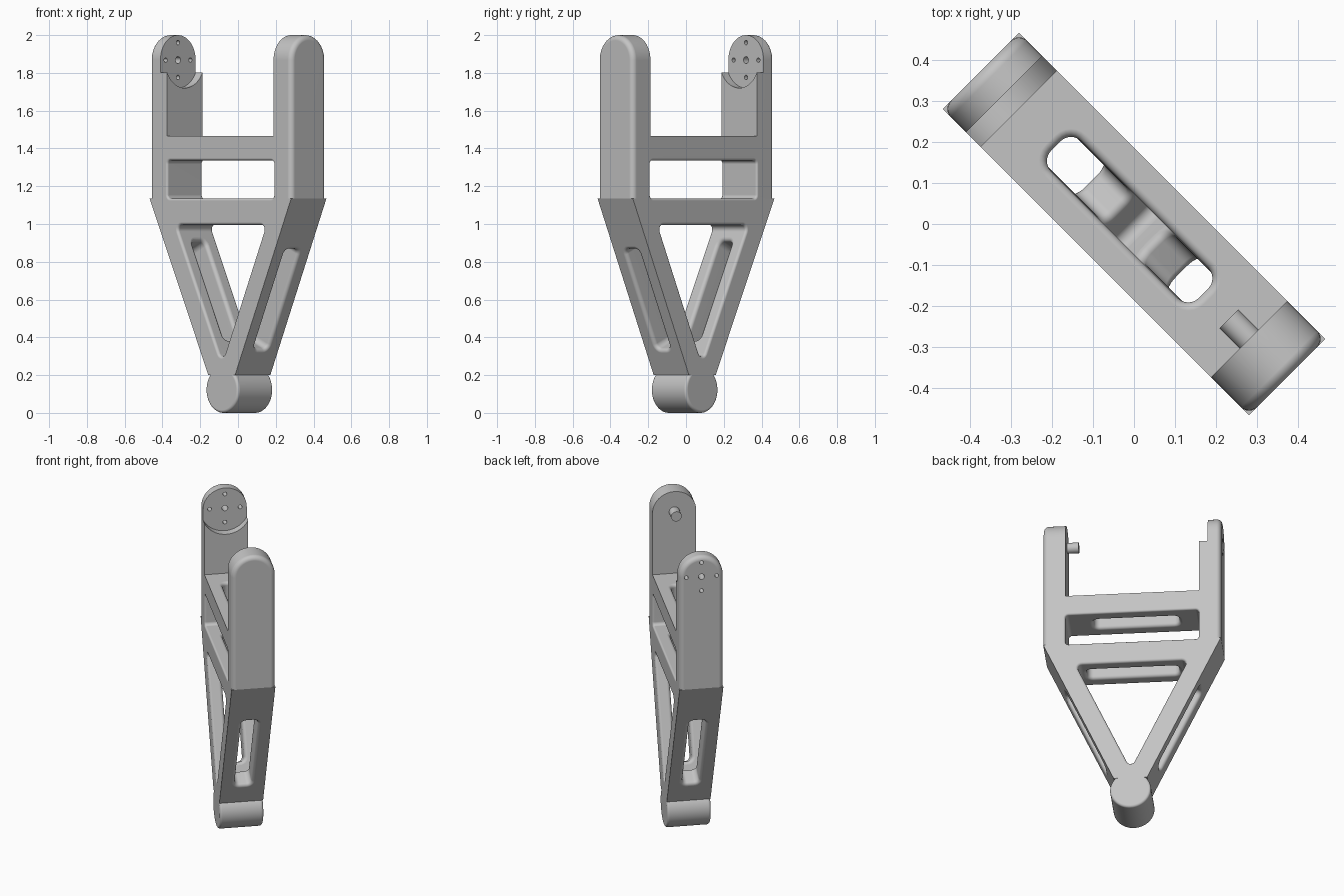
import bpy, bmesh, math
from mathutils import Matrix, Vector

cube = bpy.data.objects.get("Cube")
if cube:
    bpy.data.objects.remove(cube, do_unlink=True)

HALF = 0.132          # half depth of the fork
OUT, INNER = 0.53, 0.398
KNEE, FOOT, TOP = 1.135, 0.2, 1.465
PIVOT = 2.0 - HALF
HUB_X, HUB_R = 0.01, 0.122
LEG = 0.13            # horizontal leg thickness

grey = bpy.data.materials.new("plain grey")
grey.use_nodes = True
grey.diffuse_color = (0.55, 0.55, 0.55, 1)
grey.node_tree.nodes["Principled BSDF"].inputs["Base Color"].default_value = (0.55, 0.55, 0.55, 1)


def loft(name, rings, matrix=Matrix()):
    """Skin equal-length rings and cap both ends."""
    bm = bmesh.new()
    loops = [[bm.verts.new(matrix @ Vector(p)) for p in ring] for ring in rings]
    n = len(loops[0])
    for a, b in zip(loops, loops[1:]):
        for i in range(n):
            j = (i + 1) % n
            bm.faces.new((a[i], a[j], b[j], b[i]))
    bm.faces.new(loops[0])
    bm.faces.new(loops[-1])
    bmesh.ops.recalc_face_normals(bm, faces=bm.faces)
    mesh = bpy.data.meshes.new(name)
    bm.to_mesh(mesh)
    bm.free()
    mesh.materials.append(grey)
    ob = bpy.data.objects.new(name, mesh)
    bpy.context.collection.objects.link(ob)
    return ob


def frame_matrix(x, y, z, origin):
    m = Matrix((x, y, z)).transposed().to_4x4()
    m.translation = origin
    return m


def fillet(r, steps=6):
    """Pairs of (sideways inset, distance below the surface)."""
    angles = [math.pi / 2 * i / steps for i in range(steps + 1)]
    return [(r - r * math.sin(a), r - r * math.cos(a)) for a in angles]


def circle(r, n=48):
    return [(r * math.cos(2 * math.pi * i / n), r * math.sin(2 * math.pi * i / n)) for i in range(n)]


def rounded(core, r, steps=6):
    """Outline at distance r around a counter-clockwise convex core."""
    pts = []
    n = len(core)
    for i, p in enumerate(core):
        before, after = p - core[i - 1], core[(i + 1) % n] - p
        a0 = math.atan2(-before.x, before.y)
        turn = (math.atan2(-after.x, after.y) - a0) % (2 * math.pi)
        for k in range(steps + 1):
            a = a0 + turn * k / steps
            pts.append((p.x + r * math.cos(a), p.y + r * math.sin(a)))
    return pts


def rect(x0, x1, y0, y1, r):
    x0, x1, y0, y1 = x0 + r, x1 - r, y0 + r, y1 - r
    return [Vector(p) for p in ((x0, y0), (x1, y0), (x1, y1), (x0, y1))]


def cut(targets, cutter):
    for ob in targets:
        mod = ob.modifiers.new("cut", 'BOOLEAN')
        mod.operation, mod.solver, mod.object = 'DIFFERENCE', 'EXACT', cutter
        bpy.context.view_layer.objects.active = ob
        bpy.ops.object.modifier_apply(modifier=mod.name)
    bpy.data.objects.remove(cutter, do_unlink=True)


def cut_window(targets, core, r, half, flare, matrix):
    """Opening with rounded corners and softened rims on both sides."""
    steps = [(flare, -0.02)] + fillet(flare)
    levels = [(e, half - d) for e, d in steps]
    levels += [(e, -h) for e, h in reversed(levels)]
    rings = [[(x, y, h) for x, y in rounded(core, r + e)] for e, h in levels]
    cut(targets, loft("window_cutter", rings, matrix))


def cylinder(name, r, x0, x1, y=0, z=PIVOT):
    return loft(name, [[(x, y + a, z + b) for a, b in circle(r)] for x in (x0, x1)])


# Tapered frame with the upper crossbar
outline = [(HUB_X - 0.1, FOOT), (HUB_X + 0.1, FOOT), (OUT, KNEE), (0.46, KNEE),
           (0.46, TOP), (-0.46, TOP), (-0.46, KNEE), (-OUT, KNEE)]
frame = loft("fork_frame", [[(x, y, z) for x, z in outline] for y in (-HALF, HALF)])


# Upright arms with round tops and softened outer edges
def arm_ring(x, inset):
    r = HALF - inset
    arc = [math.pi * i / 24 for i in range(25)]
    return ([(x, -r, KNEE), (x, r, KNEE)]
            + [(x, r * math.cos(a), PIVOT + r * math.sin(a)) for a in arc])


def make_arm(name, side):
    rings = [arm_ring(side * INNER, 0)]
    rings += [arm_ring(side * (OUT - d), e) for e, d in reversed(fillet(0.028))]
    return loft(name, rings)


left_arm = make_arm("left_arm", 1)
right_arm = make_arm("right_arm", -1)

# Opening between the crossbars
facing = frame_matrix((1, 0, 0), (0, 0, 1), (0, -1, 0), (0, 0, 0))
cut_window([frame, left_arm, right_arm], rect(-INNER, INNER, KNEE, 1.337, 0.02),
           0.02, HALF, 0.012, facing)


# Triangular opening between the legs
def leg_edge(side, z):
    t = (z - FOOT) / (KNEE - FOOT)
    foot = HUB_X + side * 0.1
    return foot + (side * OUT - foot) * t


bar_low = 0.995
right, left = leg_edge(1, bar_low) - LEG, leg_edge(-1, bar_low) + LEG
slope_r = (leg_edge(1, KNEE) - leg_edge(1, FOOT)) / (KNEE - FOOT)
slope_l = (leg_edge(-1, KNEE) - leg_edge(-1, FOOT)) / (KNEE - FOOT)
drop = (right - left) / (slope_r - slope_l)
tri = [Vector((right - slope_r * drop, bar_low - drop)), Vector((right, bar_low)), Vector((left, bar_low))]
sides = [(tri[1] - tri[2]).length, (tri[2] - tri[0]).length, (tri[0] - tri[1]).length]
centre = sum((p * s for p, s in zip(tri, sides)), Vector((0, 0))) / sum(sides)
inradius = bar_low - centre.y
corner = 0.025
core = [centre + (p - centre) * (1 - corner / inradius) for p in tri]
cut_window([frame], core, corner, HALF, 0.015, facing)

# Slots through both crossbars
for x0, x1, z0, z1 in ((-0.27, 0.24, 1.337, TOP), (-0.27, 0.28, bar_low, KNEE)):
    cut_window([frame], rect(x0, x1, -0.052, 0.052, 0.035), 0.035, (z1 - z0) / 2, 0.02,
               Matrix.Translation((0, 0, (z0 + z1) / 2)))

# Slots through the sloping legs
for side in (1, -1):
    low = Vector((leg_edge(side, FOOT), 0, FOOT))
    along = (Vector((side * OUT, 0, KNEE)) - low).normalized()
    normal = Vector((side * along.z, 0, -side * along.x))
    depth = LEG * along.z
    middle = Vector((leg_edge(side, 0.6), 0, 0.6)) - normal * depth / 2
    cut_window([frame], rect(-0.29, 0.29, -0.05, 0.05, 0.03), 0.03, depth / 2, 0.02,
               frame_matrix(along, (0, 1, 0), normal, middle))

# Round seat and screw holes in the right arm
cut([right_arm], cylinder("seat_cutter", 0.148, -0.449, -0.3))
spots = [(0, 0, 0.018)] + [(0.092 * a, 0.092 * b, 0.012) for a, b in ((1, 0), (-1, 0), (0, 1), (0, -1))]
for y, z, r in spots:
    cut([right_arm], cylinder("hole_cutter", r, -0.6, -0.4, y, PIVOT + z))

# Pivot pin on the left arm
pin = cylinder("pivot_pin", 0.032, 0.328, INNER + 0.02)

# Hub where the legs meet
steps = [(e, HALF - d) for e, d in fillet(0.015)]
steps += [(e, -h) for e, h in reversed(steps)]
hub = loft("hub", [[(HUB_X + a, h, HUB_R + b) for a, b in circle(HUB_R - e, 64)] for e, h in steps])

# Turn the whole fork diagonally and smooth its rounded surfaces
bpy.ops.object.select_all(action='DESELECT')
for ob in (frame, left_arm, right_arm, pin, hub):
    ob.data.transform(Matrix.Rotation(-math.pi / 4, 4, 'Z'))
    ob.select_set(True)
    bpy.context.view_layer.objects.active = ob
bpy.ops.object.shade_smooth_by_angle()
for ob in (frame, left_arm, right_arm, pin, hub):
    ob.modifiers.new("even_shading", 'WEIGHTED_NORMAL').keep_sharp = True
